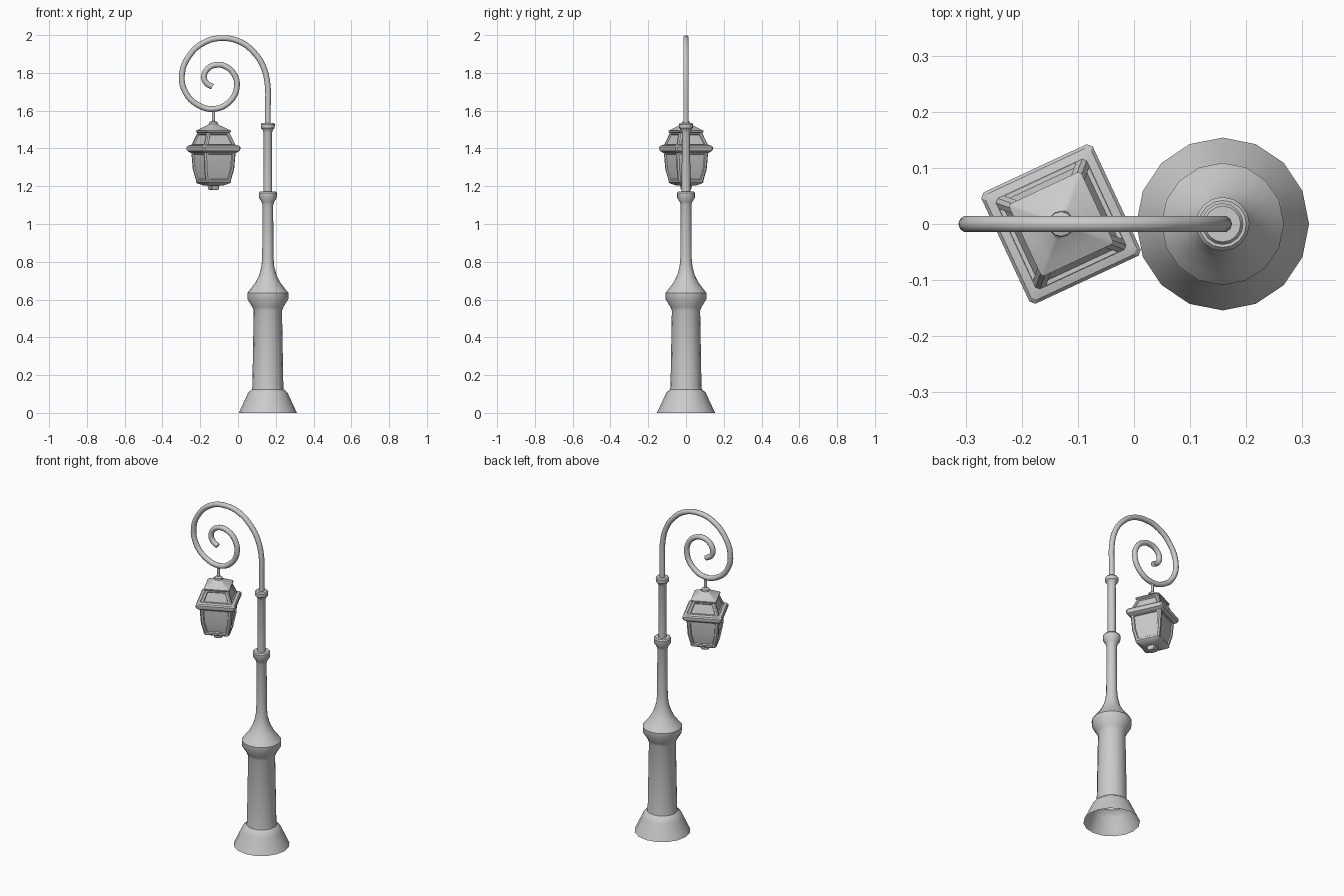
import bpy, bmesh, math
from mathutils import Matrix, Vector

if "Cube" in bpy.data.objects:
    bpy.data.objects.remove(bpy.data.objects["Cube"])

POLE_X = 0.158
LAMP_X = -0.13
LAMP_ROT = math.radians(25)


def finish(name, bm, location, rot=0.0, angle=35):
    bmesh.ops.recalc_face_normals(bm, faces=bm.faces)
    mesh = bpy.data.meshes.new(name)
    bm.to_mesh(mesh)
    bm.free()
    ob = bpy.data.objects.new(name, mesh)
    bpy.context.collection.objects.link(ob)
    ob.location = location
    ob.rotation_euler.z = rot
    smooth(ob, angle)
    return ob


def smooth(ob, angle):
    bpy.ops.object.select_all(action='DESELECT')
    ob.select_set(True)
    bpy.context.view_layer.objects.active = ob
    bpy.ops.object.shade_smooth_by_angle(angle=math.radians(angle))


def loft(bm, rings, cap_bottom=True, cap_top=True):
    """Skin equal-length rings of points; returns faces level by level."""
    loops = [[bm.verts.new(p) for p in ring] for ring in rings]
    n = len(loops[0])
    levels = []
    for a, b in zip(loops, loops[1:]):
        levels.append([bm.faces.new((a[i], a[(i + 1) % n], b[(i + 1) % n], b[i]))
                       for i in range(n)])
    if cap_bottom:
        bm.faces.new(loops[0][::-1])
    if cap_top:
        bm.faces.new(loops[-1])
    return levels


def circle(r, z, n=16):
    return [(r * math.cos(math.tau * i / n), r * math.sin(math.tau * i / n), z)
            for i in range(n)]


def square(s, z, c=0.006):
    """Square with cut corners; even-numbered sides are the long ones."""
    pts = []
    for k in range(4):
        m = Matrix.Rotation(k * math.pi / 2, 3, 'Z')
        pts += [m @ Vector((s, c - s, z)), m @ Vector((s, s - c, z))]
    return pts


def lathe(name, profile, x, cap_bottom=True, n=16):
    bm = bmesh.new()
    loft(bm, [circle(r, z, n) for r, z in profile], cap_bottom)
    return finish(name, bm, (x, 0, 0))


def square_part(name, profile, chamfer=0.006, panels=None, depth=-0.007):
    """Square lofted part; panels gives the levels recessed into a frame."""
    bm = bmesh.new()
    levels = loft(bm, [square(s, z, chamfer) for s, z in profile])
    bmesh.ops.recalc_face_normals(bm, faces=bm.faces)
    if panels:
        for side in (0, 2, 4, 6):
            faces = [levels[k][side] for k in panels]
            bmesh.ops.inset_region(bm, faces=faces, thickness=0.011, use_even_offset=True)
            bmesh.ops.inset_region(bm, faces=faces, thickness=0.003, depth=depth,
                                   use_even_offset=True)
    return finish(name, bm, (LAMP_X, 0, 0), LAMP_ROT, 25)


# Pole: hollow foot, lower column, flared ring, stepped shafts
lathe("lower_post", [
    (0.154, 0.0), (0.112, 0.09), (0.104, 0.108), (0.084, 0.125), (0.082, 0.14),
    (0.075, 0.54), (0.082, 0.56), (0.108, 0.602), (0.109, 0.635), (0.093, 0.655),
    (0.066, 0.69), (0.046, 0.73), (0.034, 0.775), (0.030, 0.82), (0.028, 1.10),
    (0.034, 1.118), (0.047, 1.138), (0.048, 1.165), (0.042, 1.172)],
    POLE_X, cap_bottom=False)
lathe("upper_post", [
    (0.023, 1.16), (0.022, 1.485), (0.027, 1.497), (0.036, 1.508),
    (0.037, 1.528), (0.032, 1.535)], POLE_X)

# Scroll arm: round tube along a spiral
path = [(0.158, 1.52), (0.158, 1.62), (0.157, 1.735), (0.133, 1.835), (0.083, 1.91),
        (0.010, 1.965), (-0.085, 1.984), (-0.175, 1.963), (-0.255, 1.895),
        (-0.297, 1.79), (-0.277, 1.695), (-0.215, 1.632), (-0.13, 1.609),
        (-0.047, 1.645), (-0.006, 1.725), (-0.022, 1.795), (-0.062, 1.832),
        (-0.112, 1.843), (-0.160, 1.822), (-0.180, 1.778), (-0.166, 1.745),
        (-0.135, 1.727)]
curve = bpy.data.curves.new("scroll_arm", 'CURVE')
curve.dimensions = '3D'
curve.bevel_depth = 0.0152
curve.bevel_resolution = 3
curve.resolution_u = 4
curve.use_fill_caps = True
spline = curve.splines.new('BEZIER')
spline.bezier_points.add(len(path) - 1)
for p, (x, z) in zip(spline.bezier_points, path):
    p.co = (x, 0, z)
    p.handle_left_type = p.handle_right_type = 'AUTO'
arm = bpy.data.objects.new("scroll_arm", curve)
bpy.context.collection.objects.link(arm)
arm.select_set(True)
bpy.context.view_layer.objects.active = arm
bpy.ops.object.select_all(action='DESELECT')
arm.select_set(True)
bpy.ops.object.convert(target='MESH')
smooth(bpy.context.view_layer.objects.active, 40)

# Hanger rod and knob
lathe("hanger_rod", [(0.008, 1.60), (0.008, 1.545), (0.022, 1.540), (0.023, 1.530),
                     (0.013, 1.525), (0.013, 1.515)], LAMP_X, n=12)

# Lantern: roof, glazed upper band, rim, glazed body, base and finial
square_part("lantern_roof", [
    (0.066, 1.483), (0.071, 1.488), (0.071, 1.494), (0.050, 1.508),
    (0.024, 1.524), (0.019, 1.530)], 0.004)
square_part("lantern_upper_panes", [(0.092, 1.412), (0.064, 1.488)], 0.006, panels=[0])
square_part("lantern_rim", [
    (0.092, 1.376), (0.106, 1.386), (0.1095, 1.394), (0.1095, 1.408),
    (0.104, 1.415), (0.090, 1.420)], 0.008)
square_part("lantern_body", [(0.070, 1.222), (0.085, 1.29), (0.091, 1.382)], 0.008,
            panels=[0, 1])
square_part("lantern_base", [
    (0.040, 1.203), (0.066, 1.215), (0.072, 1.222), (0.070, 1.228)], 0.006)
square_part("lantern_finial", [
    (0.019, 1.180), (0.023, 1.186), (0.023, 1.196), (0.028, 1.208)], 0.005)
